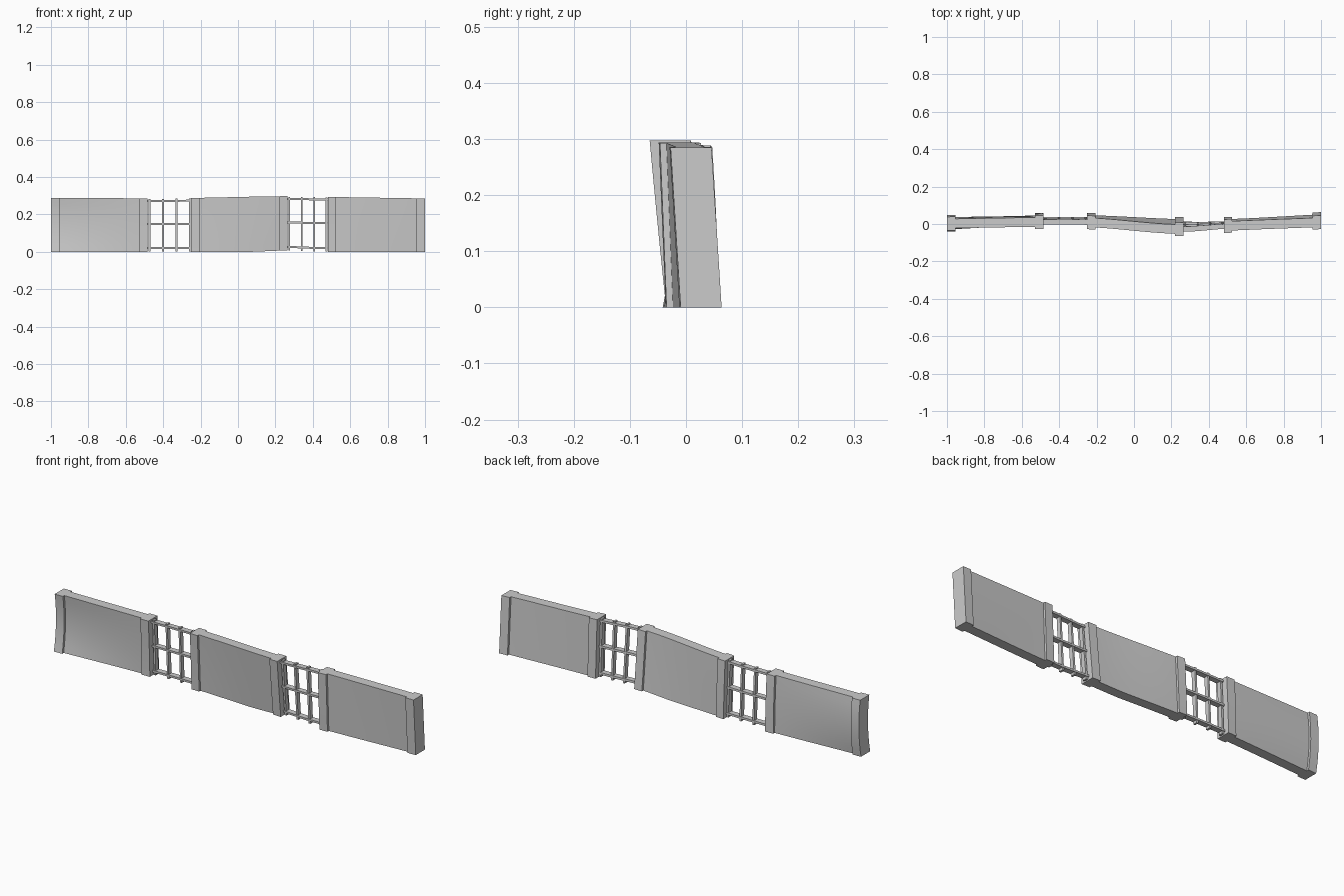
import bpy, bmesh

if "Cube" in bpy.data.objects:
    bpy.data.objects.remove(bpy.data.objects["Cube"])

# Warp control: x, height, and centre-line y at bottom / middle / top
WARP = [(-1.0, .288, -.005, .012, .002), (-.505, .286, .022, .018, .010),
        (-.23, .288, .022, .016, .008), (.24, .297, .001, -.014, -.028),
        (.5, .293, .001, -.005, -.011), (1.0, .285, .027, .018, .009)]


def sample(x, col):
    """Smooth (Hermite) interpolation of one warp column."""
    n = len(WARP)
    x = max(-1.0, min(1.0, x))
    i = next(k for k in range(n - 1) if x <= WARP[k + 1][0] + 1e-9)

    def slope(k):
        a, b = WARP[max(k - 1, 0)], WARP[min(k + 1, n - 1)]
        return (b[col] - a[col]) / (b[0] - a[0])
    p, q = WARP[i], WARP[i + 1]
    h = q[0] - p[0]
    t = (x - p[0]) / h
    return ((2*t**3 - 3*t*t + 1) * p[col] + (t**3 - 2*t*t + t) * h * slope(i)
            + (3*t*t - 2*t**3) * q[col] + (t**3 - t*t) * h * slope(i + 1))


def warp(v):
    x, y, t = v.co
    low, mid, top = (sample(x, c) for c in (2, 3, 4))
    centre = (low * 2*(t - .5)*(t - 1) + mid * 4*t*(1 - t) + top * 2*t*(t - .5))
    lift = .007 * max(0, 1 - abs(x - .24) / .16)
    v.co = (x, y + centre, lift + t * (sample(x, 1) - lift))


def block(name, x0, x1, depth, t0=0, t1=1, nx=1, nz=1):
    """Box sliced along x and z, then bent to follow the wall."""
    bm = bmesh.new()
    bmesh.ops.create_cube(bm, size=1)
    for v in bm.verts:
        v.co = (x0 + (v.co.x + .5) * (x1 - x0), v.co.y * depth,
                t0 + (v.co.z + .5) * (t1 - t0))
    for axis, n, a, b in ((0, nx, x0, x1), (2, nz, t0, t1)):
        for k in range(1, n):
            co, no = [0, 0, 0], [0, 0, 0]
            co[axis], no[axis] = a + (b - a) * k / n, 1
            bmesh.ops.bisect_plane(bm, geom=bm.verts[:] + bm.edges[:] + bm.faces[:],
                                   plane_co=co, plane_no=no)
    for v in bm.verts:
        warp(v)
    me = bpy.data.meshes.new(name)
    bm.to_mesh(me)
    bm.free()
    ob = bpy.data.objects.new(name, me)
    bpy.context.collection.objects.link(ob)
    bpy.context.view_layer.objects.active = ob
    ob.select_set(True)
    bpy.ops.object.shade_smooth_by_angle(angle=.5)
    ob.select_set(False)


# Posts
for a, b in ((-1, -.955), (-.528, -.483), (-.25, -.207),
             (.22, .264), (.48, .524), (.955, 1)):
    block("post", a, b, .073, nz=8)

# Solid wall panels between posts
for a, b in ((-.955, -.528), (-.207, .22), (.524, .955)):
    block("wall_panel", a, b, .05, nx=12, nz=8)

# Open lattices: upright bars and horizontal rails
for a, b in ((-.483, -.25), (.264, .48)):
    for k in range(4):
        x = a + .010 + (b - a - .016) * k / 3
        block("lattice_upright", x - .005, x + .005, .022, .005, .99, nz=8)
    for t in (.07, .52, .95):
        block("lattice_rail", a, b, .028, t - .018, t + .018, nx=6)
